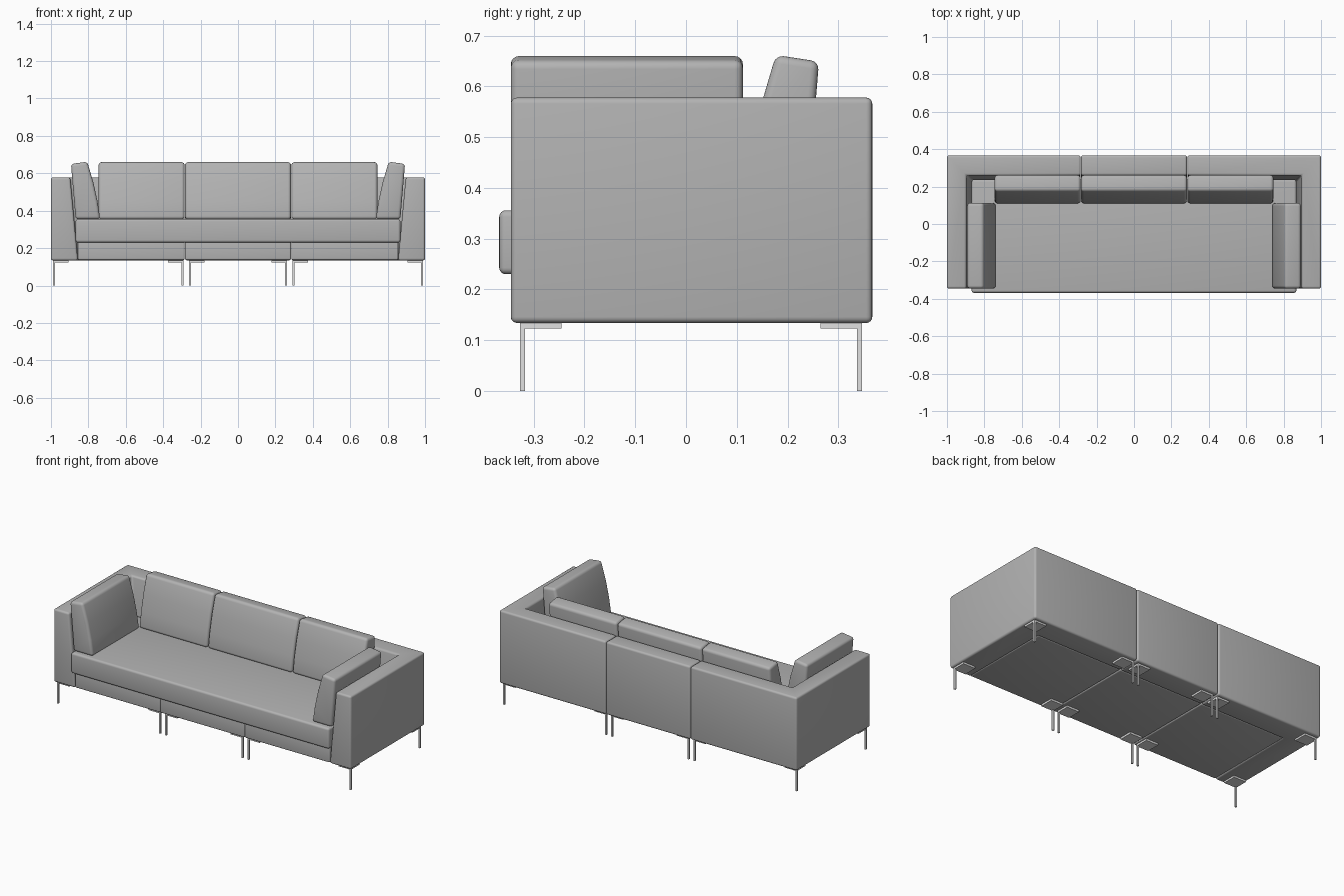
import bpy, bmesh, math

if "Cube" in bpy.data.objects:
    bpy.data.objects.remove(bpy.data.objects["Cube"])


def material(name, value):
    m = bpy.data.materials.new(name)
    m.diffuse_color = (value, value, value, 1)
    m.use_nodes = True
    m.node_tree.nodes["Principled BSDF"].inputs["Base Color"].default_value = m.diffuse_color
    return m


FABRIC = material("grey fabric", 0.45)
METAL = material("light metal", 0.75)


def loft(name, loop_a, loop_b, mat=FABRIC, bevel=0.012, segments=4):
    """Solid between two matching loops of 3D points, with rounded edges."""
    bm = bmesh.new()
    a = [bm.verts.new(p) for p in loop_a]
    b = [bm.verts.new(p) for p in loop_b]
    n = len(a)
    bm.faces.new(a)
    bm.faces.new(b[::-1])
    for i in range(n):
        j = (i + 1) % n
        bm.faces.new((a[i], b[i], b[j], a[j]))
    bmesh.ops.recalc_face_normals(bm, faces=bm.faces)
    if bevel:
        edges = [e for e in bm.edges if e.calc_face_angle(0) > math.radians(30)]
        bmesh.ops.bevel(bm, geom=edges, offset=bevel, segments=segments,
                        profile=0.5, affect='EDGES', clamp_overlap=True)
    mesh = bpy.data.meshes.new(name)
    bm.to_mesh(mesh)
    bm.free()
    mesh.materials.append(mat)
    obj = bpy.data.objects.new(name, mesh)
    bpy.context.collection.objects.link(obj)
    if bevel:
        bpy.ops.object.select_all(action='DESELECT')
        obj.select_set(True)
        bpy.context.view_layer.objects.active = obj
        bpy.ops.object.shade_smooth_by_angle(angle=math.radians(35))
    return obj


def box(name, x0, x1, y0, y1, z0, z1, mat=FABRIC, bevel=0.0):
    rect = [(x0, y0), (x1, y0), (x1, y1), (x0, y1)]
    return loft(name, [(x, y, z0) for x, y in rect],
                [(x, y, z1) for x, y in rect], mat, bevel)


FRONT, BACK = -0.345, 0.367
Z0, Z1 = 0.134, 0.578
SPLIT = 0.284          # joint between the three modules


# Corner shells: arm and back in one L shape, inner faces leaning outward
def corner_loop(s, xi, yi, z):
    pts = [(1, FRONT), (1, BACK), (SPLIT + 0.001, BACK), (SPLIT + 0.001, yi),
           (xi, yi), (xi, FRONT)]
    return [(s * x, y, z) for x, y in pts]


for s, side in ((-1, "left"), (1, "right")):
    loft(side + "_arm_and_back", corner_loop(s, 0.856, 0.222, Z0),
         corner_loop(s, 0.897, 0.26, Z1))

# Middle back
m = SPLIT - 0.001
loft("middle_back",
     [(-m, 0.222, Z0), (m, 0.222, Z0), (m, BACK, Z0), (-m, BACK, Z0)],
     [(-m, 0.26, Z1), (m, 0.26, Z1), (m, BACK, Z1), (-m, BACK, Z1)])

# Base of each module
for name, x0, x1 in (("left_base", -0.857, -SPLIT - 0.001),
                     ("middle_base", -m, m),
                     ("right_base", SPLIT + 0.001, 0.857)):
    box(name, x0, x1, FRONT, 0.223, Z0 + 0.003, 0.238, bevel=0.008)

# Long seat cushion
box("seat_cushion", -0.868, 0.868, -0.368, 0.238, 0.23, 0.356, bevel=0.013)

# Back cushions, profile in y and z
back_profile = [(0.108, 0.355), (0.122, 0.45), (0.144, 0.55), (0.177, 0.662),
                (0.262, 0.649), (0.238, 0.355)]
for name, x0, x1 in (("left_back_cushion", -0.745, -0.286),
                     ("middle_back_cushion", -0.283, 0.283),
                     ("right_back_cushion", 0.286, 0.745)):
    loft(name, [(x0, y, z) for y, z in back_profile],
         [(x1, y, z) for y, z in back_profile], bevel=0.016)

# Arm cushions, profile in x and z
arm_profile = [(0.737, 0.355), (0.751, 0.45), (0.773, 0.55), (0.806, 0.662),
               (0.893, 0.65), (0.868, 0.355)]
for s, side in ((-1, "left"), (1, "right")):
    loft(side + "_arm_cushion", [(s * x, FRONT, z) for x, z in arm_profile],
         [(s * x, 0.112, z) for x, z in arm_profile], bevel=0.016)

# Legs: a thin post under the outer corner of a square mounting plate
T, PLATE = 0.01, 0.082
for s, side in ((-1, "left"), (1, "right")):
    for label, x, dx in (("outer", 0.988, -1), ("inner", 0.292, 1),
                         ("middle", 0.262, -1)):
        for end, y, dy in (("front", -0.327, 1), ("back", 0.347, -1)):
            def span(v, d, w):
                return sorted((v, v + d * w))
            name = f"{side}_{label}_{end}_leg"
            box(name, *span(s * x, s * dx, T), *span(y, dy, T), 0, 0.124, METAL)
            box(name + "_plate", *span(s * x, s * dx, PLATE),
                *span(y, dy, PLATE), 0.123, 0.1345, METAL)
